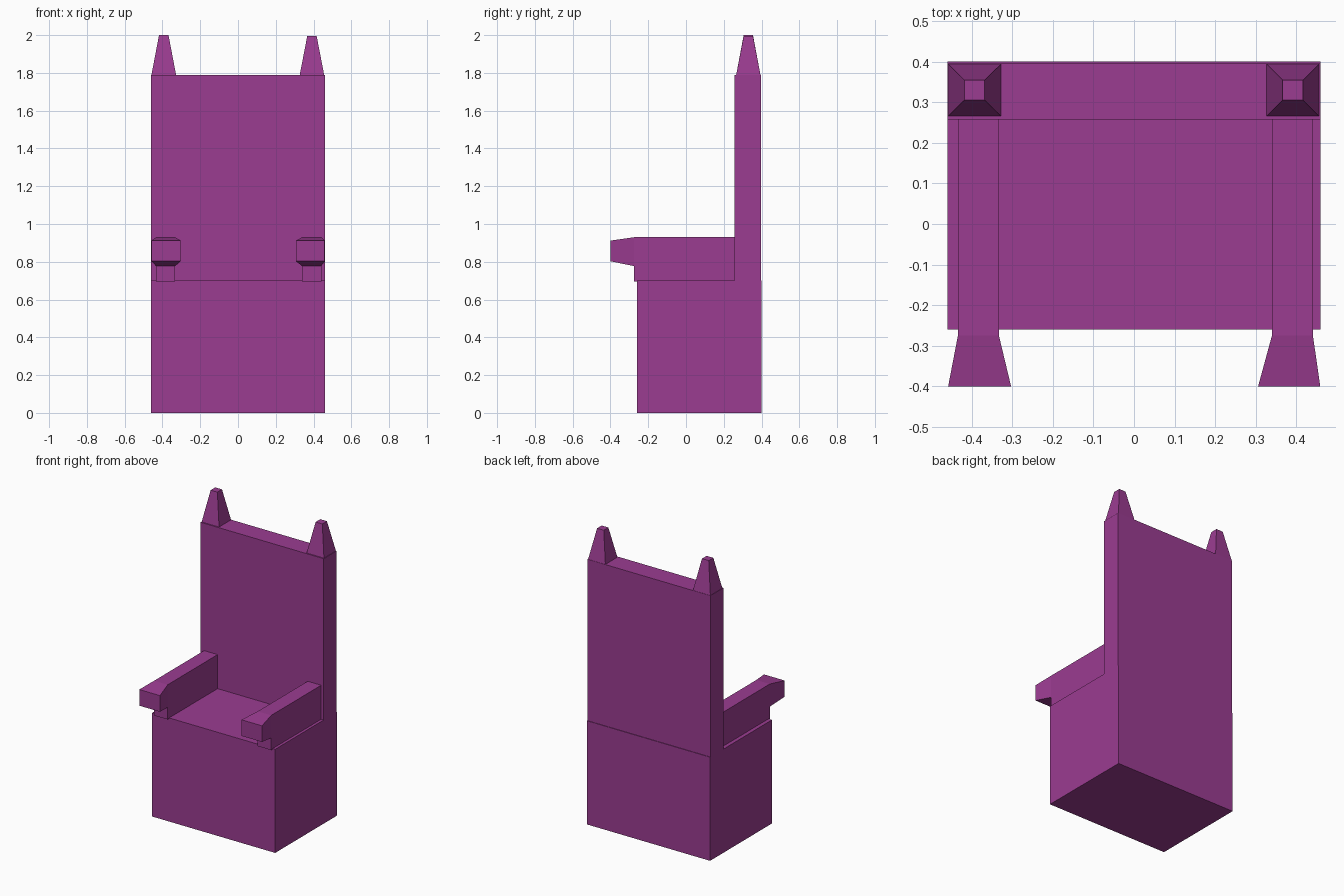
import bpy, bmesh
from mathutils import Vector

if "Cube" in bpy.data.objects:
    bpy.data.objects.remove(bpy.data.objects["Cube"])

purple = bpy.data.materials.new("purple")
purple.diffuse_color = (0.328, 0.045, 0.283, 1)
purple.use_nodes = True
purple.node_tree.nodes["Principled BSDF"].inputs["Base Color"].default_value = purple.diffuse_color


def box_mesh(lo, hi):
    """Box between two corners, as a bmesh."""
    bm = bmesh.new()
    bmesh.ops.create_cube(bm, size=1)
    for v in bm.verts:
        v.co = Vector([lo[i] if v.co[i] < 0 else hi[i] for i in range(3)])
    return bm


def finish(bm, name):
    bmesh.ops.recalc_face_normals(bm, faces=bm.faces)
    mesh = bpy.data.meshes.new(name)
    bm.to_mesh(mesh)
    bm.free()
    mesh.materials.append(purple)
    obj = bpy.data.objects.new(name, mesh)
    bpy.context.collection.objects.link(obj)
    return obj


def finial(name, x0, x1, top):
    """Tapered square spike on a back corner."""
    bm = box_mesh((x0, 0.265, 1.785), (x1, 0.395, top))
    cx, cy = (x0 + x1) / 2, 0.33
    for v in bm.verts:
        if v.co.z > 1.9:
            v.co.x = cx + (v.co.x - cx) * 0.38
            v.co.y = cy + (v.co.y - cy) * 0.38
    finish(bm, name)


def armrest(name, x0, x1, tip0, tip1):
    """Slab whose upper front face is pulled out into a flared hand grip."""
    bm = box_mesh((x0, -0.275, 0.695), (x1, 0.26, 0.93))
    bmesh.ops.bisect_plane(bm, geom=bm.verts[:] + bm.edges[:] + bm.faces[:],
                           plane_co=(0, 0, 0.777), plane_no=(0, 0, 1))
    bm.normal_update()
    front = max((f for f in bm.faces if f.normal.y < -0.9),
                key=lambda f: f.calc_center_median().z)
    grip = bmesh.ops.extrude_discrete_faces(bm, faces=[front])["faces"][0]
    mid = (x0 + x1) / 2
    for v in grip.verts:
        v.co = Vector((tip0 if v.co.x < mid else tip1, -0.40,
                       0.803 if v.co.z < 0.85 else 0.912))
    finish(bm, name)


# Solid seat block and tall back
finish(box_mesh((-0.46, -0.26, 0), (0.46, 0.40, 0.70)), "seat_base")
finish(box_mesh((-0.46, 0.258, 0.70), (0.46, 0.396, 1.79)), "backrest")

# Corner spikes
finial("finial_left", -0.459, -0.327, 2.0)
finial("finial_right", 0.326, 0.457, 1.995)

# Armrests
armrest("armrest_left", -0.434, -0.333, -0.458, -0.303)
armrest("armrest_right", 0.340, 0.441, 0.306, 0.459)
